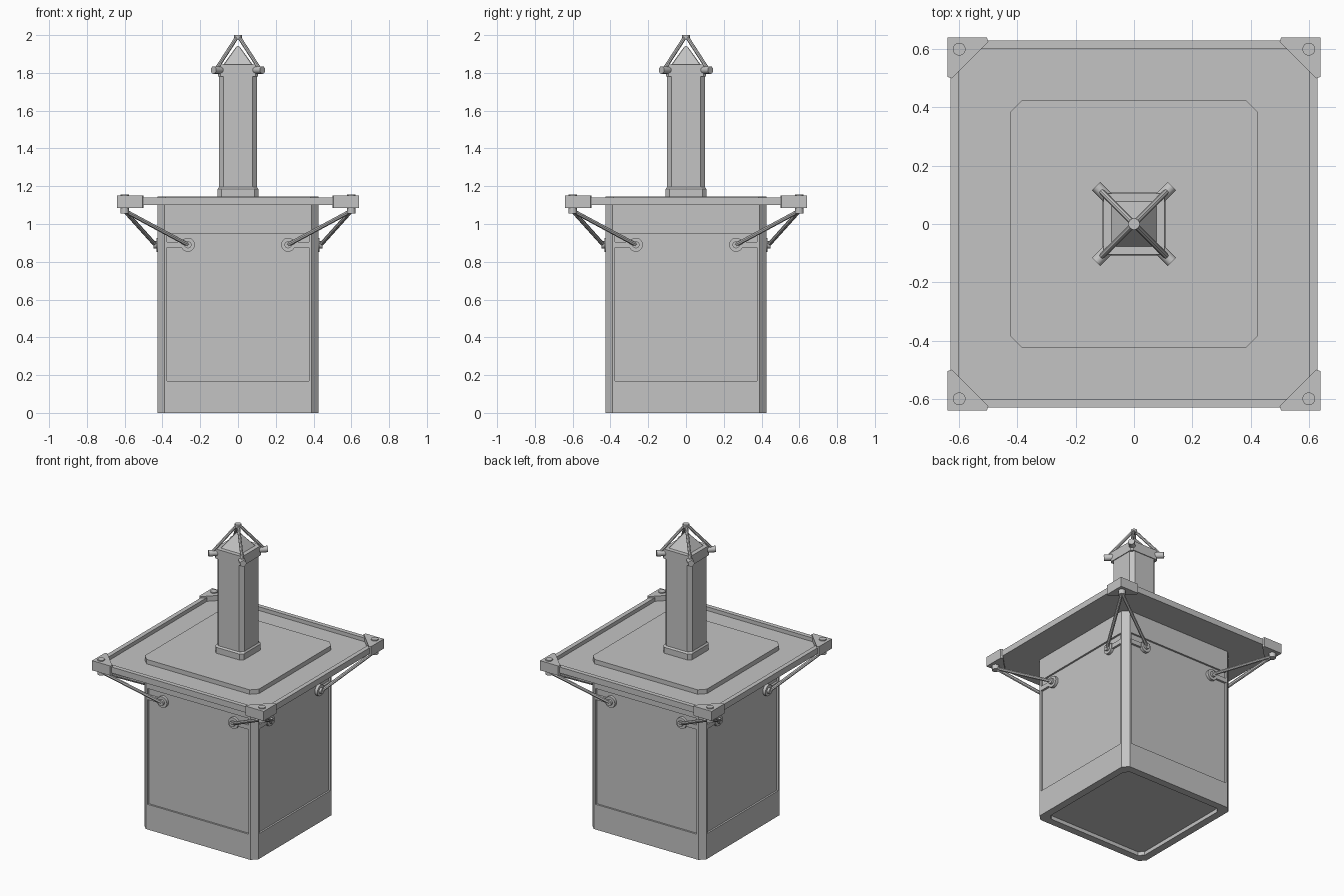
import bpy, bmesh
from math import radians
from mathutils import Matrix, Vector

cube = bpy.data.objects.get("Cube")
if cube:
    bpy.data.objects.remove(cube, do_unlink=True)

grey = bpy.data.materials.new("plain grey")
grey.use_nodes = True
COLOUR = (0.55, 0.55, 0.55, 1)
grey.diffuse_color = COLOUR
grey.node_tree.nodes["Principled BSDF"].inputs["Base Color"].default_value = COLOUR


def finish(name, bm, smooth=False):
    bmesh.ops.recalc_face_normals(bm, faces=bm.faces)
    mesh = bpy.data.meshes.new(name)
    bm.to_mesh(mesh)
    bm.free()
    mesh.materials.append(grey)
    obj = bpy.data.objects.new(name, mesh)
    bpy.context.collection.objects.link(obj)
    if smooth:
        bpy.ops.object.select_all(action='DESELECT')
        obj.select_set(True)
        bpy.context.view_layer.objects.active = obj
        bpy.ops.object.shade_smooth_by_angle(angle=radians(40))
    return obj


def skin(rings):
    """Capped skin through closed rings of points."""
    bm = bmesh.new()
    loops = [[bm.verts.new(p) for p in ring] for ring in rings]
    n = len(loops[0])
    for a, b in zip(loops, loops[1:]):
        for i in range(n):
            j = (i + 1) % n
            bm.faces.new((a[i], a[j], b[j], b[i]))
    bm.faces.new(loops[0][::-1])
    bm.faces.new(loops[-1])
    bmesh.ops.recalc_face_normals(bm, faces=bm.faces)
    return bm


def octagon(half, cut, z):
    """Square ring with chamfered corners."""
    h, c = half, half - cut
    return [(x, y, z) for x, y in ((c, -h), (h, -c), (h, c), (c, h),
                                   (-c, h), (-h, c), (-h, -c), (-c, -h))]


def tower(name, levels):
    return finish(name, skin([octagon(*lv) for lv in levels]))


def rod(name, start, end, radius, sides=12):
    start, end = Vector(start), Vector(end)
    axis = end - start
    bm = bmesh.new()
    turn = axis.to_track_quat('Z', 'Y').to_matrix().to_4x4()
    bmesh.ops.create_cone(bm, cap_ends=True, segments=sides, radius1=radius, radius2=radius,
                          depth=axis.length,
                          matrix=Matrix.Translation((start + end) / 2) @ turn)
    return finish(name, bm, True)


def box(name, low, high):
    low, high = Vector(low), Vector(high)
    bm = bmesh.new()
    bmesh.ops.create_cube(bm, size=1, matrix=Matrix.Translation((low + high) / 2)
                          @ Matrix.Diagonal((*(high - low), 1)))
    return finish(name, bm)


# Body with a recessed base and a sunken panel on each side
bm = skin([octagon(*lv) for lv in ((0.375, 0.03, 0.025), (0.375, 0.03, 0),
                                   (0.425, 0.035, 0), (0.425, 0.035, 1.1))])
sides = [f for f in bm.faces if abs(f.normal.z) < 0.1 and f.calc_area() > 0.5]
bmesh.ops.inset_individual(bm, faces=sides, thickness=0.02)
for f in sides:
    for v in f.verts:
        v.co.z = 0.95 if v.co.z > 0.5 else 0.17
for f in bmesh.ops.extrude_discrete_faces(bm, faces=sides)["faces"]:
    bmesh.ops.translate(bm, verts=f.verts, vec=f.normal * -0.012)
finish("body", bm)

# Roof tray with raised rim, and the plate lying inside it
tower("roof", [(0.63, 0.02, 1.10), (0.63, 0.02, 1.14), (0.6, 0.01, 1.14), (0.6, 0.01, 1.115)])
tower("roof_plate", [(0.425, 0.04, 1.11), (0.425, 0.04, 1.145)])

# Chimney
tower("chimney_base", [(0.108, 0.02, 1.14), (0.108, 0.02, 1.185), (0.1, 0.02, 1.195)])
tower("chimney_shaft", [(0.1, 0.024, 1.19), (0.1, 0.024, 1.79)])
tower("chimney_collar", [(0.105, 0.012, 1.78), (0.105, 0.012, 1.845)])
tower("chimney_cap", [(0.08, 0.004, 1.84), (0.012, 0.003, 1.935), (0.004, 0.001, 1.942)])
rod("finial", (0, 0, 1.975), (0, 0, 2), 0.02)

# Fittings repeated on the four sides and corners
for k in range(4):
    turn = Matrix.Rotation(radians(90 * k), 3, 'Z')

    def at(x, y, z):
        return turn @ Vector((x, y, z))

    # Corner block with pin
    outline = ((0.505, 0.64), (0.64, 0.64), (0.64, 0.505), (0.625, 0.5), (0.5, 0.625))
    finish("corner_block", skin([[at(x, y, z) for x, y in outline] for z in (1.085, 1.15)]))
    rod("corner_pin", at(0.6, 0.6, 1.055), at(0.6, 0.6, 1.157), 0.022, 16)

    # Chimney peg and stay
    rod("chimney_peg", at(0.08, 0.08, 1.815), at(0.13, 0.13, 1.815), 0.02)
    rod("chimney_stay", at(0.115, 0.115, 1.82), at(0.005, 0.005, 1.99), 0.01, 8)

    # Brace mounts and braces
    for s in (-1, 1):
        rod("brace_mount", at(s * 0.265, -0.41, 0.89), at(s * 0.265, -0.432, 0.89), 0.037, 20)
        rod("brace_bolt", at(s * 0.265, -0.41, 0.89), at(s * 0.265, -0.447, 0.89), 0.019, 16)
        ends = at(s * 0.27, -0.41, 0.876), at(s * 0.38, -0.427, 0.906)
        box("mount_arm", [min(p) for p in zip(*ends)], [max(p) for p in zip(*ends)])
        rod("brace", at(s * 0.265, -0.438, 0.89), at(s * 0.6, -0.6, 1.07), 0.011, 8)
